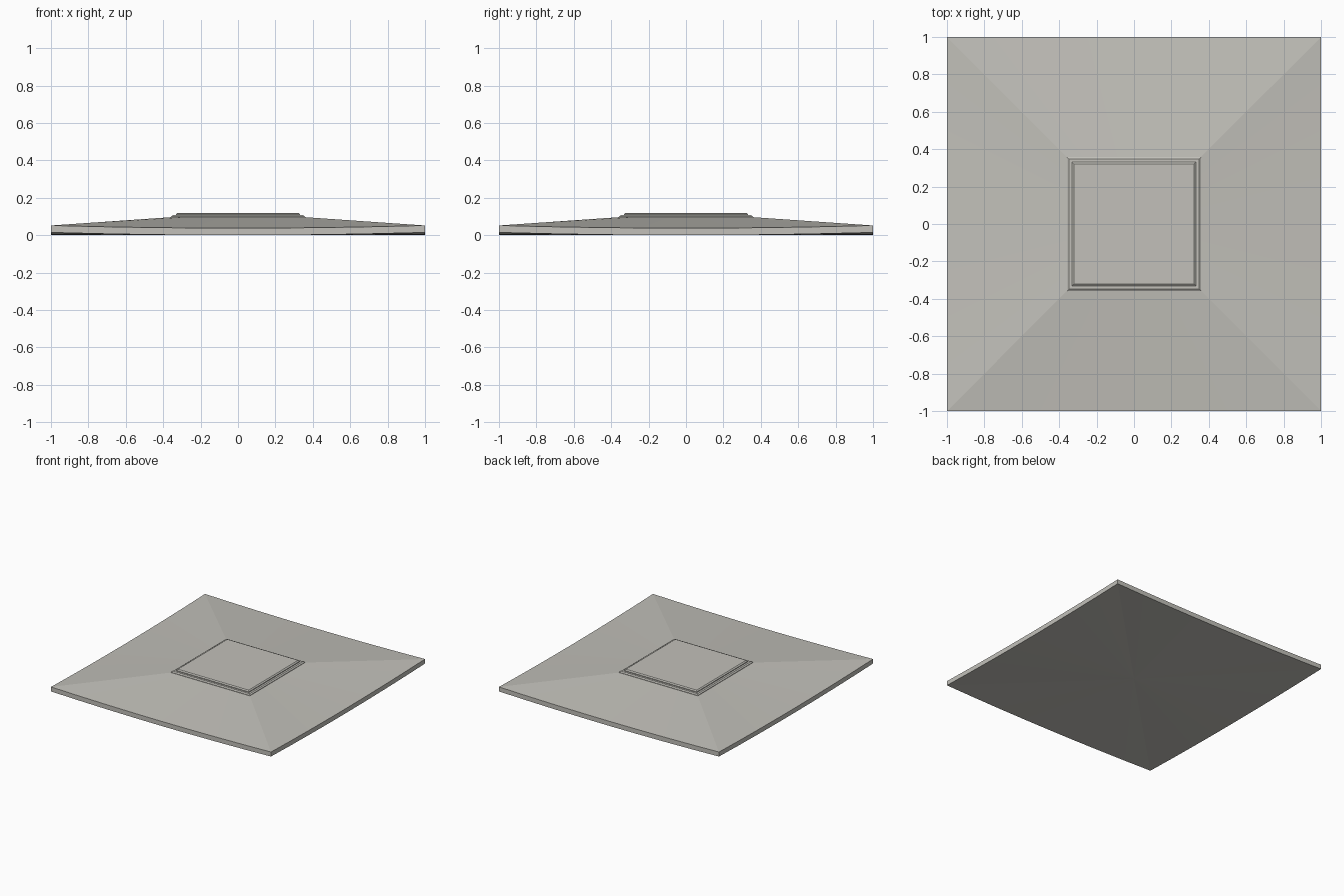
import bpy, bmesh

cube = bpy.data.objects.get("Cube")
if cube:
    bpy.data.objects.remove(cube, do_unlink=True)


def material(name, rgb):
    mat = bpy.data.materials.new(name)
    mat.use_nodes = True
    mat.diffuse_color = (*rgb, 1)
    mat.node_tree.nodes["Principled BSDF"].inputs["Base Color"].default_value = (*rgb, 1)
    return mat


stone = material("pale stone", (0.54, 0.53, 0.49))
SEGMENTS = 8


def ring(bm, half, height):
    """Square loop of vertices; height is a function of the position along a side (-1 to 1)."""
    verts = []
    for dx, dy in ((1, 0), (0, 1), (-1, 0), (0, -1)):
        for i in range(SEGMENTS):
            t = 2 * i / SEGMENTS - 1
            x, y = dx * t + dy, dy * t - dx
            verts.append(bm.verts.new((x * half, y * half, height(t))))
    return verts


def bridge(bm, lower, upper):
    n = len(lower)
    for i in range(n):
        j = (i + 1) % n
        bm.faces.new((lower[i], lower[j], upper[j], upper[i]))


def finish(bm, name):
    bmesh.ops.recalc_face_normals(bm, faces=bm.faces)
    mesh = bpy.data.meshes.new(name)
    bm.to_mesh(mesh)
    bm.free()
    mesh.materials.append(stone)
    obj = bpy.data.objects.new(name, mesh)
    bpy.context.collection.objects.link(obj)


# Sagging hipped slab: bottom fan, rim, sloping top
bm = bmesh.new()
bottom = ring(bm, 1, lambda t: 0.015 * t * t)
rim = ring(bm, 1, lambda t: 0.038 + 0.014 * t * t)
crown = ring(bm, 0.35, lambda t: 0.097)
centre = bm.verts.new((0, 0, 0))
bridge(bm, bottom, rim)
bridge(bm, rim, crown)
bm.faces.new(crown)
for i, v in enumerate(bottom):
    bm.faces.new((centre, bottom[(i + 1) % len(bottom)], v))
finish(bm, "roof_slab")

# Stepped square cap with chamfered edges
SEGMENTS = 1
bm = bmesh.new()
profile = [(0.358, 0.09), (0.358, 0.1), (0.348, 0.107), (0.332, 0.107),
           (0.332, 0.113), (0.322, 0.12)]
loops = [ring(bm, half, lambda t, z=z: z) for half, z in profile]
for lower, upper in zip(loops, loops[1:]):
    bridge(bm, lower, upper)
bm.faces.new(loops[0][::-1])
bm.faces.new(loops[-1])
finish(bm, "stepped_cap")
